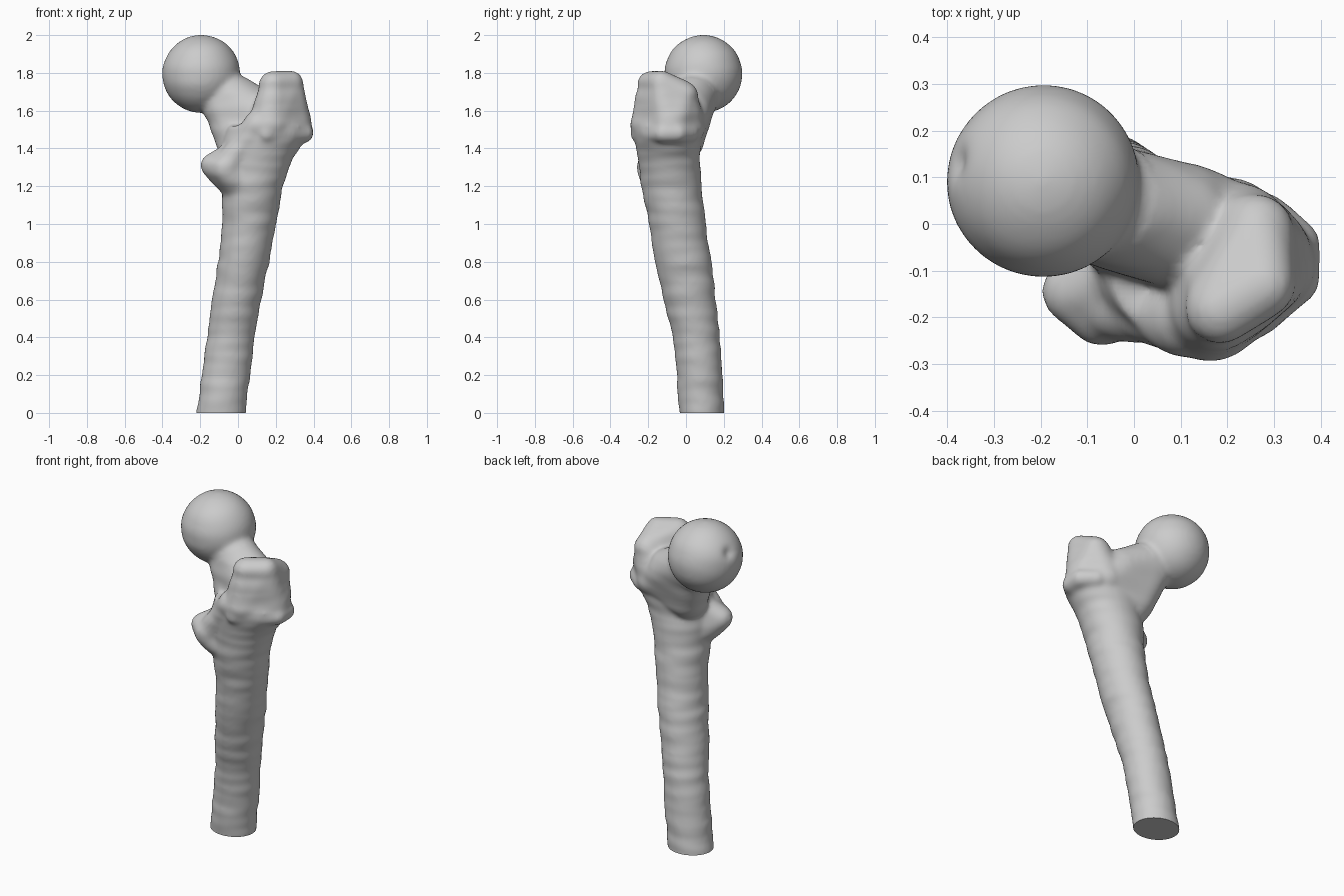
import bpy, bmesh, math
from mathutils import Vector, Matrix, noise

if "Cube" in bpy.data.objects:
    bpy.data.objects.remove(bpy.data.objects["Cube"])

parts = bpy.data.meshes.new("bone_parts")


def add_part(bm):
    bmesh.ops.recalc_face_normals(bm, faces=bm.faces)
    bm.from_mesh(parts)
    bm.to_mesh(parts)
    bm.free()


def hull(*balls):
    """Convex skin around balls given as (x, y, z, radius)."""
    bm = bmesh.new()
    for x, y, z, r in balls:
        bmesh.ops.create_icosphere(bm, subdivisions=4, radius=r + 0.004,
                                   matrix=Matrix.Translation((x, y, z)))
    res = bmesh.ops.convex_hull(bm, input=bm.verts)
    inner = {g for g in res["geom_interior"] + res["geom_unused"]
             if isinstance(g, bmesh.types.BMVert)}
    bmesh.ops.delete(bm, geom=list(inner), context='VERTS')
    add_part(bm)


def chain(*balls):
    for a, b in zip(balls, balls[1:]):
        hull(a, b)


# Shaft: lofted ellipses (z, centre x, centre y, radius x, radius y)
sections = [(-0.1, -0.103, 0.09, 0.128, 0.115), (0, -0.09, 0.083, 0.128, 0.117),
            (0.2, -0.065, 0.073, 0.125, 0.119), (0.4, -0.037, 0.056, 0.124, 0.121),
            (0.6, -0.005, 0.02, 0.127, 0.136), (0.8, 0.03, -0.017, 0.132, 0.148),
            (1.0, 0.06, -0.045, 0.14, 0.147), (1.2, 0.076, -0.078, 0.158, 0.156),
            (1.35, 0.1, -0.09, 0.19, 0.162), (1.44, 0.135, -0.095, 0.215, 0.17),
            (1.52, 0.16, -0.1, 0.21, 0.165)]
bm = bmesh.new()
N = 48
rings = [[bm.verts.new((cx + (rx + .003) * math.cos(2 * math.pi * i / N),
                        cy + (ry + .003) * math.sin(2 * math.pi * i / N), z))
          for i in range(N)] for z, cx, cy, rx, ry in sections]
for a, b in zip(rings, rings[1:]):
    for i in range(N):
        j = (i + 1) % N
        bm.faces.new((a[i], a[j], b[j], b[i]))
bm.faces.new(rings[0])
bm.faces.new(rings[-1])
add_part(bm)

# Head
head = Vector((-0.195, 0.092, 1.795))
hull((*head, 0.203))
# Neck, with its lower buttress into the shaft
hull((-0.1, 0.06, 1.71, 0.12), (-0.06, 0.04, 1.65, 0.12), (0.1, 0.015, 1.605, 0.115),
     (0.17, -0.03, 1.53, 0.13), (0.0, -0.02, 1.43, 0.105))
# Greater trochanter
hull((0.185, -0.185, 1.74, 0.068), (0.275, -0.13, 1.74, 0.068), (0.265, -0.015, 1.68, 0.075),
     (0.285, -0.085, 1.52, 0.1), (0.165, -0.185, 1.52, 0.103), (0.2, -0.02, 1.52, 0.115))
# Lip below the greater trochanter
chain((0.15, -0.255, 1.48, 0.04), (0.27, -0.2, 1.48, 0.04), (0.345, -0.12, 1.48, 0.05),
      (0.345, -0.045, 1.48, 0.05), (0.28, 0.01, 1.48, 0.05))
# Crest running down to the lesser trochanter
chain((0.11, -0.2, 1.52, 0.08), (0.03, -0.18, 1.42, 0.07), (-0.06, -0.18, 1.31, 0.07))
# Lesser trochanter
hull((-0.127, -0.145, 1.31, 0.066), (-0.07, -0.19, 1.295, 0.07), (0.03, -0.1, 1.2, 0.11),
     (0.03, -0.1, 1.36, 0.1))

# Fuse the parts and soften the joins
bone = bpy.data.objects.new("upper_thigh_bone", parts)
bpy.context.collection.objects.link(bone)
rem = bone.modifiers.new("fuse", 'REMESH')
rem.mode = 'VOXEL'
rem.voxel_size = 0.0115
sm = bone.modifiers.new("soften", 'SMOOTH')
sm.factor = 0.5
sm.iterations = 14
mesh = bpy.data.meshes.new_from_object(bone.evaluated_get(bpy.context.evaluated_depsgraph_get()))
bone.modifiers.clear()
bone.data = mesh

# Rough ripples on the shaft and a small pit in the head
bm = bmesh.new()
bm.from_mesh(mesh)
bm.normal_update()
pit = head + Vector((-0.9, 0.19, 0.38)).normalized() * 0.205
moves = []
for v in bm.verts:
    c = v.co
    n = noise.noise(Vector((c.x * 4, c.y * 4, c.z * 16)))
    near_head = (c - head).length < 0.24
    d = n * (0.002 if near_head else 0.006)
    d -= 0.016 * math.exp(-((c - pit).length / 0.035) ** 2)
    moves.append(v.normal * d)
for v, m in zip(bm.verts, moves):
    v.co += m

# Flat cut at the base
res = bmesh.ops.bisect_plane(bm, geom=bm.verts[:] + bm.edges[:] + bm.faces[:],
                             plane_co=(0, 0, 0), plane_no=(0, 0, -1), clear_outer=True)
rim = [e for e in res["geom_cut"] if isinstance(e, bmesh.types.BMEdge)]
bmesh.ops.contextual_create(bm, geom=rim)
bmesh.ops.recalc_face_normals(bm, faces=bm.faces)
bm.to_mesh(mesh)
bm.free()

bpy.context.view_layer.objects.active = bone
bone.select_set(True)
bpy.ops.object.shade_smooth_by_angle(angle=math.radians(50))
